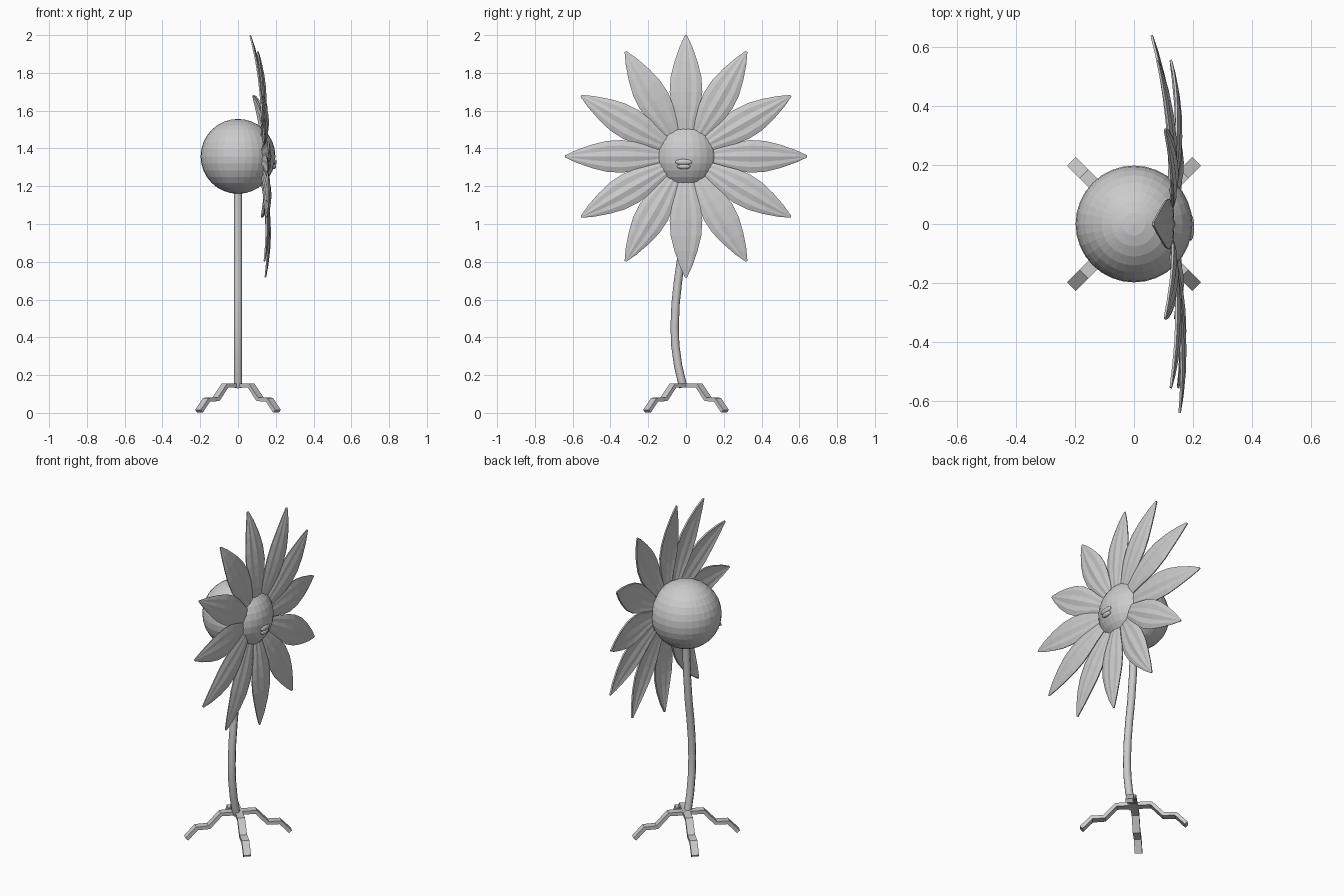
import bpy, bmesh, math
from mathutils import Vector

if "Cube" in bpy.data.objects:
    bpy.data.objects.remove(bpy.data.objects["Cube"])

HEAD = Vector((0, 0, 1.358))


def make_object(name, verts, faces):
    mesh = bpy.data.meshes.new(name)
    mesh.from_pydata(verts, [], faces)
    bm = bmesh.new()
    bm.from_mesh(mesh)
    bmesh.ops.recalc_face_normals(bm, faces=bm.faces)
    bm.to_mesh(mesh)
    bm.free()
    obj = bpy.data.objects.new(name, mesh)
    bpy.context.collection.objects.link(obj)
    return obj


def ball(name, loc, size, segments, rings):
    bpy.ops.mesh.primitive_uv_sphere_add(segments=segments, ring_count=rings, radius=1, location=loc)
    obj = bpy.context.object
    obj.name = name
    obj.scale = size
    return obj


# Head ball, poking out through the ring of petals
ball("head", HEAD, (0.198,) * 3, 32, 16)

# Mouth: two flattened lips on the face
ball("upper_lip", (0.192, -0.012, 1.328), (0.012, 0.045, 0.016), 16, 8)
ball("lower_lip", (0.188, -0.012, 1.304), (0.014, 0.036, 0.014), 16, 8)

# Petals: ridged leaf outline (radius, half width), each with its own tip depth
OUTLINE = [(0.10, 0.03), (0.15, 0.042), (0.20, 0.055), (0.27, 0.075), (0.34, 0.085),
           (0.42, 0.08), (0.50, 0.06), (0.58, 0.032), (0.64, 0.004)]
RIDGES = [-0.012, -0.002, -0.004, 0.004, -0.004, -0.002, -0.012]
TIP_X = [0.06, 0.08, 0.105, 0.065, 0.105, 0.125, 0.155, 0.15, 0.14, 0.145, 0.14, 0.125]
CURL, BASE_X = 0.12, 0.124


def petal(index):
    angle = math.radians(30 * index)
    out = Vector((0, math.cos(angle), math.sin(angle)))
    side = Vector((0, -math.sin(angle), math.cos(angle)))
    tilt = TIP_X[index] - BASE_X + CURL
    layer = 0.003 if index % 2 else -0.003
    n = len(RIDGES)
    verts, faces = [], []
    for r, half in OUTLINE:
        t = (r - 0.10) / 0.54
        x = BASE_X + tilt * t - CURL * t * t + layer * (1 - t)
        for j, ridge in enumerate(RIDGES):
            s = 2 * j / (n - 1) - 1
            depth = x + ridge * half / 0.085
            verts.append(Vector((depth, 0, HEAD.z)) + out * r + side * s * half)
    for i in range(len(OUTLINE) - 1):
        for j in range(n - 1):
            a = i * n + j
            faces.append((a, a + 1, a + n + 1, a + n))
    obj = make_object(f"petal_{index + 1}", verts, faces)
    mod = obj.modifiers.new("thickness", 'SOLIDIFY')
    mod.thickness = 0.008
    mod.offset = 0


for k in range(12):
    petal(k)

# Stem: bent tube
curve = bpy.data.curves.new("stem", 'CURVE')
curve.dimensions = '3D'
curve.bevel_depth = 0.022
curve.bevel_resolution = 2
curve.use_fill_caps = True
path = [(-0.015, 0.135), (-0.042, 0.25), (-0.057, 0.36), (-0.06, 0.46), (-0.055, 0.58),
        (-0.042, 0.70), (-0.025, 0.82), (-0.01, 0.98), (0, 1.2)]
spline = curve.splines.new('POLY')
spline.points.add(len(path) - 1)
for point, (y, z) in zip(spline.points, path):
    point.co = (0, y, z, 1)
bpy.context.collection.objects.link(bpy.data.objects.new("stem", curve))

# Roots: four stepped straps spreading diagonally to the ground
STEPS = [(0, 0.145), (0.098, 0.145), (0.165, 0.072), (0.235, 0.07), (0.292, 0.009)]


def root(name, angle):
    out = Vector((math.cos(angle), math.sin(angle), 0))
    side = Vector((-math.sin(angle), math.cos(angle), 0)) * 0.021
    up = Vector((0, 0, 1))
    verts, faces = [], []
    last = len(STEPS) - 1
    for i, (r, z) in enumerate(STEPS):
        p, q = STEPS[max(i - 1, 0)], STEPS[min(i + 1, last)]
        d = Vector((q[0] - p[0], q[1] - p[1])).normalized()
        nrm = (out * -d.y + up * d.x) * 0.011
        c = out * r + up * z
        verts += [c + nrm + side, c + nrm - side, c - nrm - side, c - nrm + side]
    for i in range(last):
        for j in range(4):
            k = (j + 1) % 4
            faces.append((4 * i + j, 4 * i + k, 4 * i + 4 + k, 4 * i + 4 + j))
    faces += [(0, 1, 2, 3), tuple(4 * last + j for j in range(4))]
    make_object(name, verts, faces)


for k, label in enumerate(("back_right", "back_left", "front_left", "front_right")):
    root(f"root_{label}", math.radians(45 + 90 * k))
